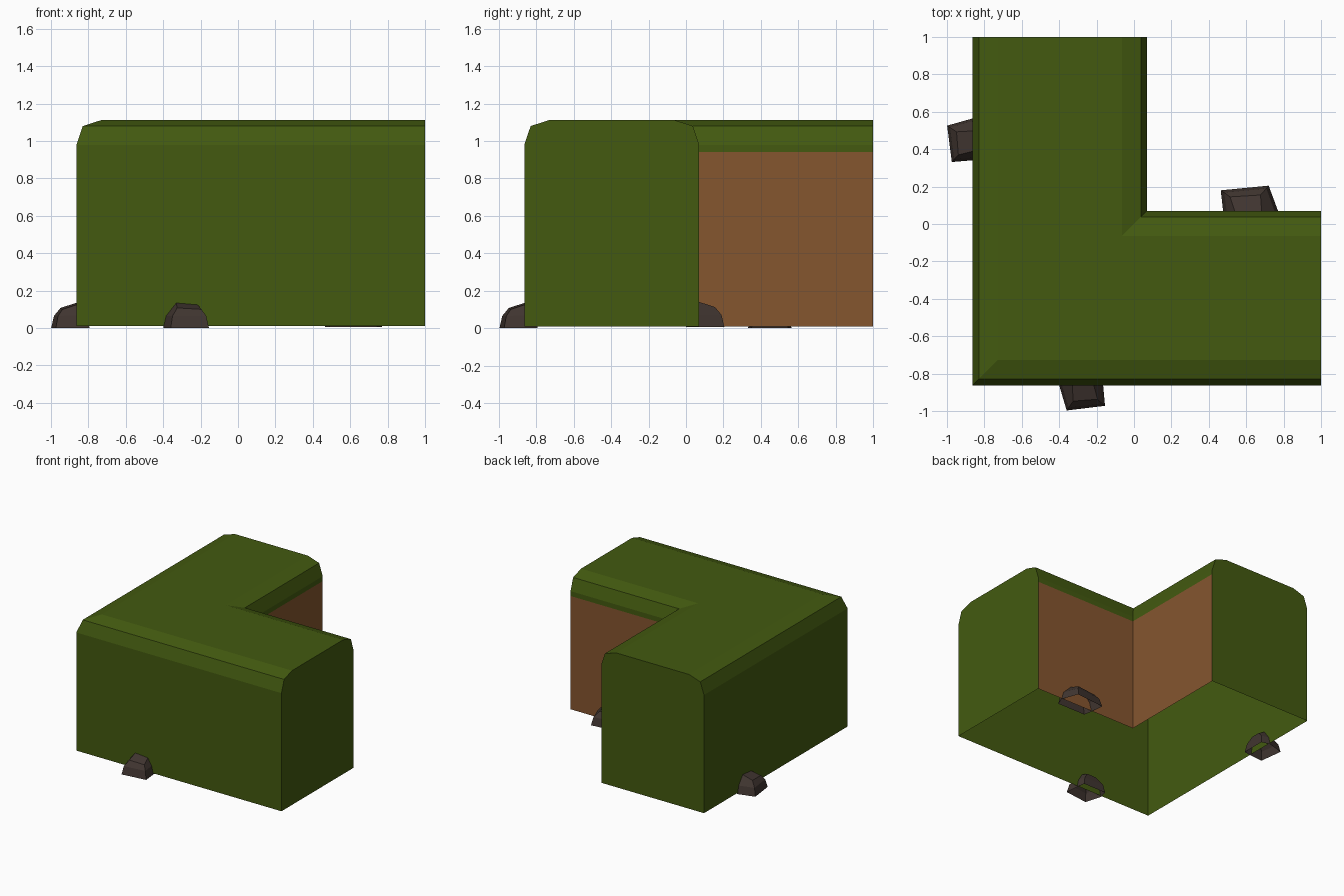
import bpy, bmesh, math
from mathutils import Matrix

if "Cube" in bpy.data.objects:
    bpy.data.objects.remove(bpy.data.objects["Cube"])


def material(name, rgb):
    m = bpy.data.materials.new(name)
    m.diffuse_color = (*rgb, 1)
    m.use_nodes = True
    m.node_tree.nodes["Principled BSDF"].inputs["Base Color"].default_value = m.diffuse_color
    return m


green = material("leaf green", (0.056, 0.102, 0.005))
brown = material("inner brown", (0.235, 0.092, 0.028))
stone = material("dark stone", (0.052, 0.036, 0.030))


def make_object(name, bm, mats):
    bmesh.ops.recalc_face_normals(bm, faces=bm.faces[:])
    mesh = bpy.data.meshes.new(name)
    bm.to_mesh(mesh)
    bm.free()
    for m in mats:
        mesh.materials.append(m)
    ob = bpy.data.objects.new(name, mesh)
    bpy.context.collection.objects.link(ob)
    return ob


# L-shaped hedge: bevelled profile mitred around the corner, open underneath
profile = [(-0.864, 0.01), (-0.864, 0.98), (-0.83, 1.08), (-0.728, 1.113),
           (-0.065, 1.113), (0.037, 1.08), (0.07, 0.98), (0.07, 0.94), (0.07, 0.01)]
bm = bmesh.new()
sections = [[bm.verts.new(p) for p in ring] for ring in (
    [(1, o, z) for o, z in profile],
    [(o, o, z) for o, z in profile],
    [(o, 1, z) for o, z in profile])]
for a, b in zip(sections, sections[1:]):
    for i in range(len(profile) - 1):
        f = bm.faces.new((a[i], a[i + 1], b[i + 1], b[i]))
        f.material_index = 1 if i == len(profile) - 2 else 0  # inner wall
bm.faces.new(sections[0])
bm.faces.new(sections[-1])
make_object("hedge_corner", bm, [green, brown])

# Rough stones tucked under the hedge walls, hollow underneath
base = [(-.08, -.135, 0), (.125, -.11, 0), (.115, 0, 0),
        (.105, .07, 0), (-.1, .07, 0), (-.12, 0, 0)]
middle = [(-.07, -.12, .065), (.11, -.098, .065), (.1, 0, .068),
          (.09, .06, .065), (-.09, .06, .065), (-.105, 0, .065)]
top = [(-.045, -.085, .108), (.085, -.075, .1), (.065, 0, .125),
       (.05, .04, .12), (-.03, .04, .12), (-.05, 0, .135)]


def stone_at(name, loc, angle, stretch=1.0):
    bm = bmesh.new()
    rings = [[bm.verts.new(p) for p in ring] for ring in (base, middle, top)]
    for a, b in zip(rings, rings[1:]):
        for i in range(6):
            j = (i + 1) % 6
            bm.faces.new((a[i], a[j], b[j], b[i]))
    # Faceted top
    t = rings[2]
    bm.faces.new((t[0], t[1], t[2], t[5]))
    bm.faces.new((t[5], t[2], t[3], t[4]))
    bm.transform(Matrix.Translation(loc) @ Matrix.Rotation(math.radians(angle), 4, 'Z')
                 @ Matrix.Diagonal((stretch, 1, 1, 1)))
    make_object(name, bm, [stone])


stone_at("front_stone", (-0.28, -0.862, 0), 0)
stone_at("left_stone", (-0.864, 0.45, 0), -90, 0.95)
stone_at("inner_stone", (0.62, 0.07, 0.005), 180, 1.25)
